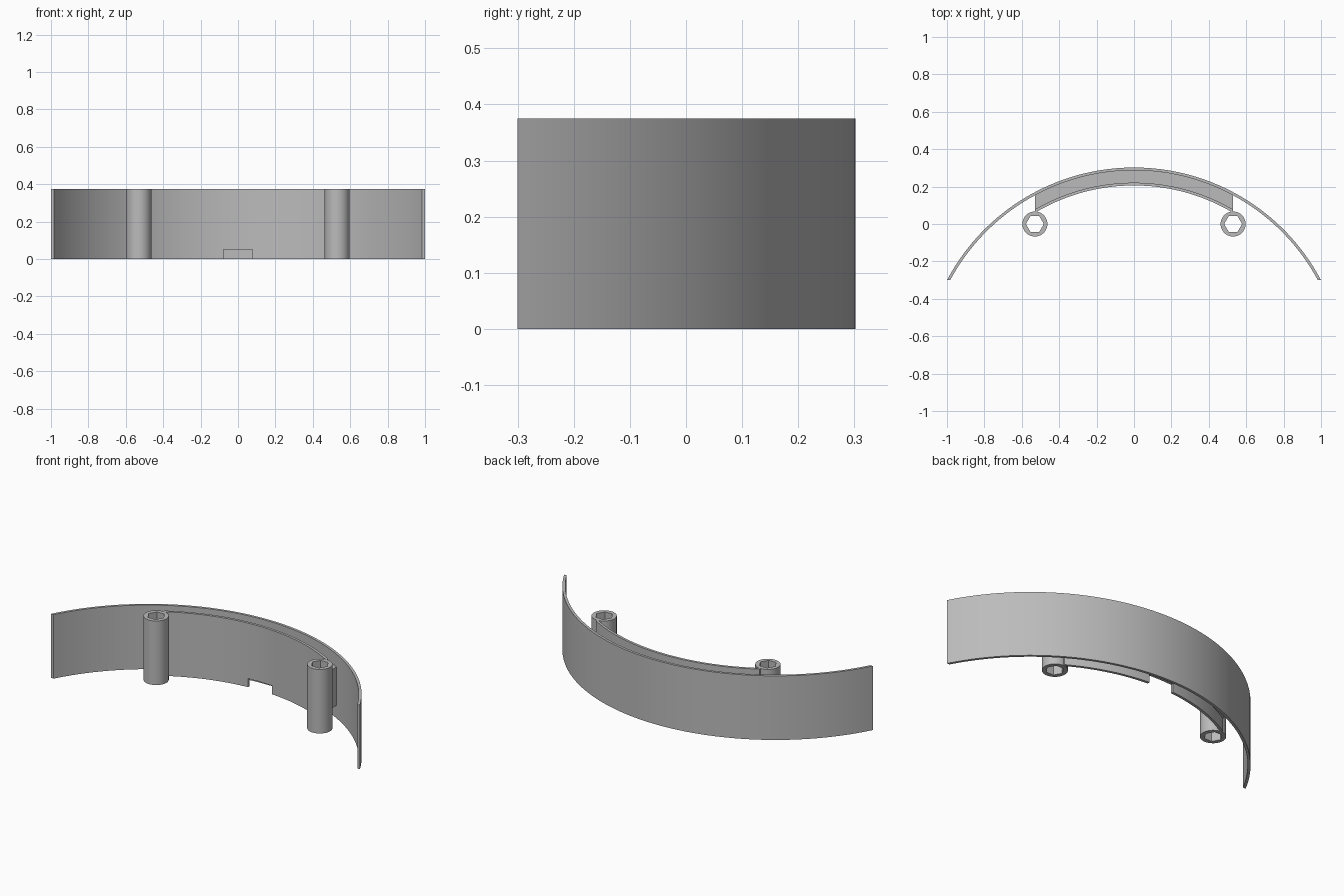
import bpy, bmesh, math

cube = bpy.data.objects.get("Cube")
if cube:
    bpy.data.objects.remove(cube, do_unlink=True)

HEIGHT = 0.375
CENTRE_Y = -0.829          # shared centre of all the arcs
OUTER_R = 1.131
THICK = 0.015
POST_X = 0.53

grey = bpy.data.materials.new("plain_grey")
grey.use_nodes = True
colour = (0.5, 0.5, 0.5, 1)
grey.diffuse_color = colour
grey.node_tree.nodes["Principled BSDF"].inputs["Base Color"].default_value = colour


def finish(name, bm):
    bmesh.ops.recalc_face_normals(bm, faces=bm.faces)
    mesh = bpy.data.meshes.new(name)
    bm.to_mesh(mesh)
    bm.free()
    mesh.materials.append(grey)
    obj = bpy.data.objects.new(name, mesh)
    bpy.context.collection.objects.link(obj)
    return obj


def smooth(obj):
    bpy.ops.object.select_all(action="DESELECT")
    obj.select_set(True)
    bpy.context.view_layer.objects.active = obj
    bpy.ops.object.shade_smooth_by_angle(angle=math.radians(30))


def strip(name, sections, closed):
    """Join matching four-point sections into a solid."""
    bm = bmesh.new()
    rows = [[bm.verts.new(p) for p in s] for s in sections]
    pairs = list(zip(rows, rows[1:]))
    if closed:
        pairs.append((rows[-1], rows[0]))
    else:
        bm.faces.new(rows[0])
        bm.faces.new(rows[-1])
    for a, b in pairs:
        for k in range(4):
            j = (k + 1) % 4
            bm.faces.new((a[k], a[j], b[j], b[k]))
    return finish(name, bm)


def arc_band(name, r_in, r_out, end_in, end_out, z0, z1, steps):
    """Curved wall whose two edges stop at the given x positions."""
    def point(r, end, t):
        a = math.asin(end / r) * t
        return r * math.sin(a), CENTRE_Y + r * math.cos(a)
    sections = []
    for i in range(steps + 1):
        t = 2 * i / steps - 1
        p, q = point(r_in, end_in, t), point(r_out, end_out, t)
        sections.append([(*p, z0), (*q, z0), (*q, z1), (*p, z1)])
    return strip(name, sections, False)


# Long outer wall, its ends trimmed flat towards the front
outer_in = OUTER_R - THICK
end_drop = math.sqrt(OUTER_R ** 2 - 1)
outer_wall = arc_band("outer_wall", outer_in, OUTER_R,
                      math.sqrt(outer_in ** 2 - end_drop ** 2), 1.0,
                      0, HEIGHT, 96)
smooth(outer_wall)

# Inner wall between the posts
inner_r = 1.035
inner_wall = arc_band("inner_wall", inner_r, inner_r + THICK,
                      POST_X, POST_X, 0, HEIGHT, 48)

# Small notch in the bottom of the inner wall
bm = bmesh.new()
bmesh.ops.create_cube(bm, size=1)
cutter = finish("notch_cutter", bm)
cutter.scale = (0.156, 0.1, 0.1)
cutter.location = (0, 0.21, 0)
cutter.hide_render = True
cut = inner_wall.modifiers.new("notch", "BOOLEAN")
cut.object = cutter
cut.operation = "DIFFERENCE"
cut.solver = "EXACT"
bpy.context.view_layer.objects.active = inner_wall
bpy.ops.object.modifier_apply(modifier=cut.name)
bpy.data.objects.remove(cutter, do_unlink=True)
smooth(inner_wall)

# Core joining the walls, set back from top and bottom to leave grooves
core = arc_band("wall_core", inner_r + THICK, outer_in,
                POST_X, POST_X, 0.075, 0.3, 48)
smooth(core)


# Round posts with a hexagonal hole right through
def hex_radius(angle, radius):
    sector = math.pi / 3
    return radius * math.cos(sector / 2) / math.cos(angle % sector - sector / 2)


for side, label in ((-1, "right"), (1, "left")):
    sections = []
    for i in range(48):
        a = math.tau * i / 48
        c, s = math.cos(a), math.sin(a)
        r = hex_radius(a, 0.048)
        hole = (side * POST_X + r * c, r * s)
        rim = (side * POST_X + 0.067 * c, 0.067 * s)
        sections.append([(*hole, 0), (*rim, 0), (*rim, HEIGHT), (*hole, HEIGHT)])
    smooth(strip(label + "_post", sections, True))
